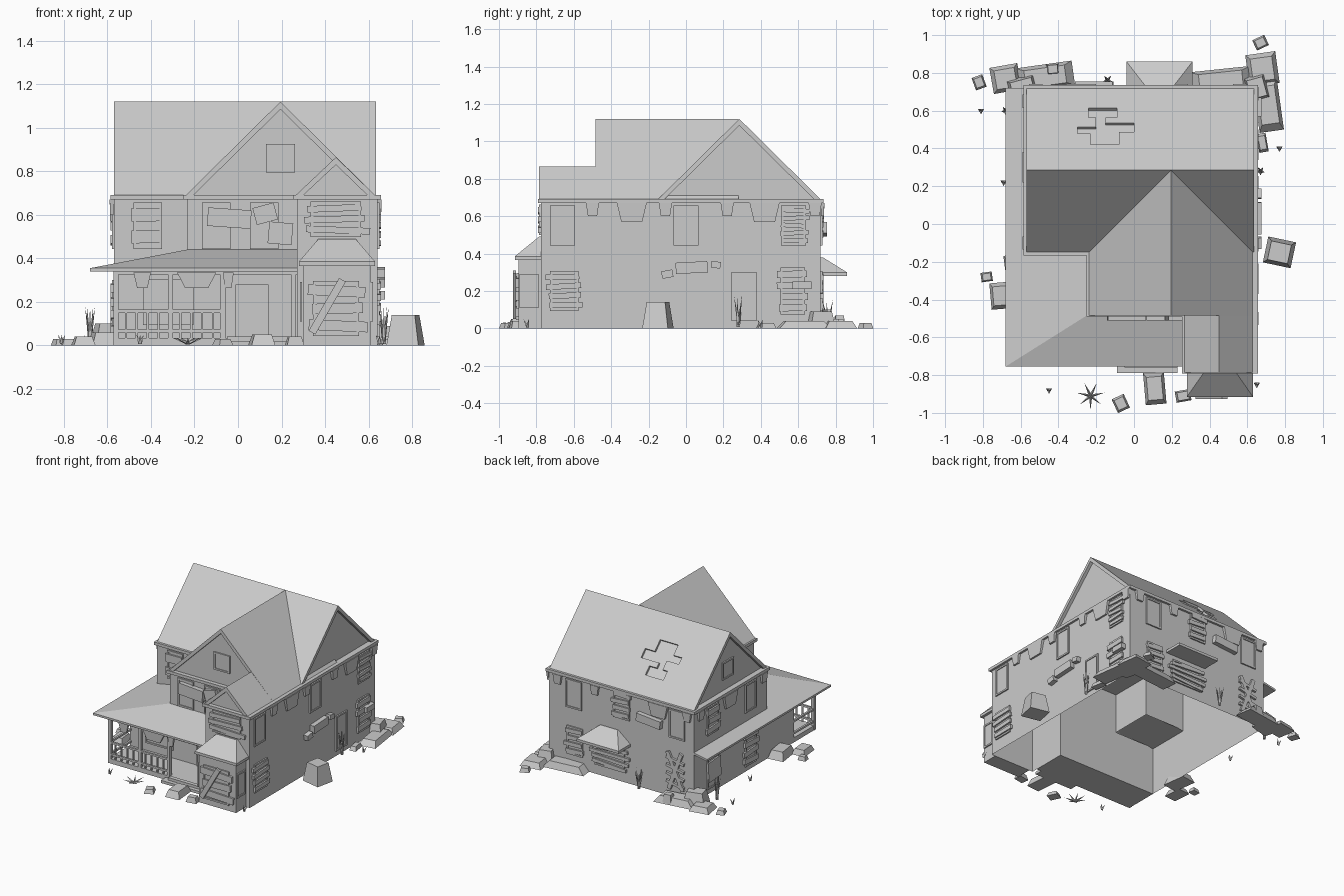
import bpy
import bmesh
import math
import random
from mathutils import Matrix, Vector

random.seed(4)

default_cube = bpy.data.objects.get("Cube")
if default_cube:
    bpy.data.objects.remove(default_cube)


def add_object(name, bm, matrix=None):
    """Turn a bmesh into a flat shaded object."""
    bmesh.ops.recalc_face_normals(bm, faces=bm.faces)
    mesh = bpy.data.meshes.new(name)
    bm.to_mesh(mesh)
    bm.free()
    obj = bpy.data.objects.new(name, mesh)
    bpy.context.collection.objects.link(obj)
    if matrix:
        obj.matrix_world = matrix
    return obj


def extrude_outline(name, points, vector, capped=True, matrix=None):
    """Sweep a flat outline along a vector; uncapped gives open walls."""
    bm = bmesh.new()
    face = bm.faces.new([bm.verts.new(p) for p in points])
    result = bmesh.ops.extrude_face_region(bm, geom=[face], use_keep_orig=True)
    moved = [g for g in result["geom"] if isinstance(g, bmesh.types.BMVert)]
    bmesh.ops.translate(bm, verts=moved, vec=vector)
    if not capped:
        caps = [f for f in bm.faces if len(f.verts) == len(points)
                and len({round(v.co.z, 4) for v in f.verts}) == 1]
        bmesh.ops.delete(bm, geom=caps, context="FACES_ONLY")
    return add_object(name, bm, matrix)


def block(name, size, matrix, taper=1.0):
    """Box whose top may be narrower than its base."""
    bm = bmesh.new()
    bmesh.ops.create_cube(bm, size=1)
    for v in bm.verts:
        if v.co.z > 0:
            v.co.x *= taper
            v.co.y *= taper
        v.co = Vector(a * b for a, b in zip(v.co, size))
    return add_object(name, bm, matrix)


# Main walls: the lower storey fills the corner that the upper one leaves open
L, R, BACK = -0.57, 0.64, 0.72
NOTCH_X, NOTCH_Y, WING, FRONT, BAY_X = -0.235, -0.15, -0.475, -0.775, 0.27
LOW, EAVE = 0.37, 0.67


def upper_plan(z, grow=0.0):
    g = grow
    return [(L - g, BACK + g, z), (L - g, NOTCH_Y - g, z), (NOTCH_X - g, NOTCH_Y - g, z),
            (NOTCH_X - g, WING - g, z), (BAY_X - g, WING - g, z),
            (BAY_X - g, FRONT - g, z), (R + g, FRONT - g, z), (R + g, BACK + g, z)]


lower_plan = [(L, BACK, 0), (L, WING, 0), (BAY_X, WING, 0),
              (BAY_X, FRONT, 0), (R, FRONT, 0), (R, BACK, 0)]
extrude_outline("lower_walls", lower_plan, (0, 0, LOW), capped=False)
extrude_outline("upper_walls", upper_plan(LOW), (0, 0, EAVE - LOW), capped=False)
extrude_outline("eave_slab", upper_plan(EAVE, 0.016), (0, 0, 0.022))


# Gable roofs: a thick V of roofing over a recessed gable wall
def gable_roof(name, axis, center, left, right, top, start, end, inset_end=True):
    base, thick = EAVE + 0.02, 0.035

    def at(u, z, along):
        return (along, u, z) if axis == "x" else (u, along, z)

    def sweep(length):
        return (length, 0, 0) if axis == "x" else (0, length, 0)

    shell = [(center - left, base), (center, top), (center + right, base),
             (center + right - thick, base), (center, top - thick), (center - left + thick, base)]
    roof = extrude_outline(name, [at(u, z, start) for u, z in shell], sweep(end - start))
    wall = [shell[3], shell[4], shell[5]]
    first = start + 0.025
    last = end - 0.025 if inset_end else end
    extrude_outline(name + "_wall", [at(u, z, first) for u, z in wall], sweep(last - first))
    return roof


main_roof = gable_roof("main_roof", "x", 0.285, 0.435, 0.435, 1.12, L, R - 0.005)
gable_roof("front_gable", "y", 0.195, 0.435, 0.435, 1.12, WING - 0.01, 0.28, False)
gable_roof("small_gable", "y", 0.45, 0.185, 0.18, 0.865, FRONT - 0.01, WING, False)

# Stepped hole broken into the back slope
half = [(-0.09, 0.13), (0.06, 0.13), (0.06, 0.06), (0.0, 0.06), (0.0, 0.02),
        (0.15, 0.02), (0.15, -0.05), (0.07, -0.05), (0.07, -0.14), (-0.08, -0.14),
        (-0.08, -0.06), (-0.15, -0.06), (-0.15, -0.01), (-0.05, -0.01), (-0.05, 0.06), (-0.09, 0.06)]
slope = Matrix.Translation((-0.15, 0.52, 0.885)) @ Matrix.Rotation(math.radians(-45), 4, "X")
cutter = extrude_outline("roof_hole_cutter", [(x, y, -0.014) for x, y in half],
                         (0, 0, 0.1), matrix=slope)
cutter.hide_render = True
boolean = main_roof.modifiers.new("hole", "BOOLEAN")
boolean.operation, boolean.solver, boolean.object = "DIFFERENCE", "EXACT", cutter
bpy.context.view_layer.objects.active = main_roof
bpy.ops.object.modifier_apply(modifier="hole")
bpy.data.objects.remove(cutter)

# Wraparound porch roof
bm = bmesh.new()
low, high, side = 0.355, 0.44, 0.376
A, B, C, D, E, F, G, H = [bm.verts.new(p) for p in [
    (-0.68, -0.755, low), (BAY_X, -0.755, low), (BAY_X, WING, high), (NOTCH_X, WING, high),
    (NOTCH_X, NOTCH_Y, high), (L, NOTCH_Y, side), (L, BACK, side), (-0.68, BACK, low)]]
for loop in [(A, B, C, D), (A, D, E, F), (A, F, G, H)]:
    bm.faces.new(loop)
result = bmesh.ops.extrude_face_region(bm, geom=bm.faces[:], use_keep_orig=True)
bmesh.ops.translate(bm, vec=(0, 0, -0.015),
                    verts=[g for g in result["geom"] if isinstance(g, bmesh.types.BMVert)])
add_object("porch_roof", bm)


# Hipped canopies over the front bay and the back wall
def canopy(name, x0, x1, wall_y, edge_y, z0, z1, inset):
    bm = bmesh.new()
    rim = 0.02
    rings = []
    for z, dx, y in [(z0, 0, edge_y), (z0 + rim, 0, edge_y),
                     (z1, inset, wall_y + (edge_y - wall_y) * 0.08)]:
        rings.append([bm.verts.new(p) for p in [
            (x0 + dx, wall_y, z), (x0 + dx, y, z), (x1 - dx, y, z), (x1 - dx, wall_y, z)]])
    for a, b in zip(rings, rings[1:]):
        for i in range(4):
            j = (i + 1) % 4
            bm.faces.new([a[i], a[j], b[j], b[i]])
    bm.faces.new(rings[0])
    bm.faces.new(rings[-1])
    add_object(name, bm)


def box(name, low_corner, high_corner):
    a, b = Vector(low_corner), Vector(high_corner)
    return block(name, b - a, Matrix.Translation((a + b) / 2))


canopy("bay_roof", 0.28, 0.63, FRONT, -0.915, 0.365, 0.49, 0.09)
canopy("back_awning", -0.04, 0.31, BACK, 0.86, 0.28, 0.38, 0.1)
box("bay_walls", (0.3, -0.895, 0), (0.61, FRONT, 0.37))

# Porch floor, posts, railing and steps
PORCH = -0.73
box("porch_floor", (L, PORCH, 0), (BAY_X, WING, 0.035))
for x in (-0.56, -0.31, -0.07, 0.255):
    box("porch_post", (x - 0.012, PORCH, 0), (x + 0.012, PORCH + 0.024, 0.36))
box("porch_beam", (L, PORCH, 0.325), (BAY_X, PORCH + 0.02, 0.345))
for z in (0.06, 0.15):
    box("porch_rail", (L, PORCH, z), (-0.07, PORCH + 0.015, z + 0.014))
    box("porch_side_rail", (L, PORCH, z), (L + 0.015, WING, z + 0.014))
for i in range(9):
    x = -0.52 + i * 0.05
    box("baluster", (x, PORCH, 0.03), (x + 0.01, PORCH + 0.01, 0.155))
for i in range(2):
    box("front_step", (-0.09 + i * 0.04, -0.79 + i * 0.03, 0), (0.23, PORCH, 0.02 + i * 0.02))

# Wall frames: sideways u is the world x or y, z is up, depth points outward
TURNS = {"front": (0, 1), "right": (90, 1), "back": (180, -1), "left": (-90, -1)}


def on_wall(side, plane, u, z, depth=0.0, roll=0.0):
    angle, sign = TURNS[side]
    across = side in ("front", "back")
    spot = Vector((u, plane, z) if across else (plane, u, z))
    turn = Matrix.Rotation(math.radians(angle), 4, "Z")
    tilt = Matrix.Rotation(math.radians(roll), 4, "Y")
    return Matrix.Translation(spot) @ turn @ Matrix.Translation((0, -depth, 0)) @ tilt


def plank(side, plane, u, z, w, h, roll=0, thick=0.016, name="plank"):
    block(name, (w, thick, h), on_wall(side, plane, u, z, thick / 2, roll))


def window(side, plane, u, z, w=0.12, h=0.2, boards=0, name="window"):
    bar = 0.012
    plank(side, plane, u, z, w, h, thick=0.004, name=name + "_panel")
    for s in (-1, 1):
        plank(side, plane, u + s * w / 2, z, bar, h + bar, thick=0.01, name=name + "_jamb")
        plank(side, plane, u, z + s * h / 2, w + bar, bar, thick=0.01, name=name + "_rail")
    for i in range(boards):
        height = z - h / 2 + (i + 0.5) * h / boards
        plank(side, plane, u + random.uniform(-0.012, 0.012), height,
              w * random.uniform(1.1, 1.4), h / boards * 0.6, random.uniform(-4, 4), name="window_board")


UP, DOWN = 0.55, 0.2
window("front", NOTCH_Y, -0.415, UP, boards=2)
window("front", WING, -0.1, UP)
window("front", WING, 0.12, UP)
window("front", WING + 0.01, 0.195, 0.86, h=0.12, name="attic_window")
window("front", FRONT, 0.45, 0.58, w=0.22, h=0.15, boards=3)
window("front", -0.895, 0.45, 0.17, w=0.2, h=0.24, boards=3)
window("front", WING, 0.065, 0.155, w=0.14, h=0.24, name="front_door")
window("front", WING, -0.32, DOWN, w=0.22)
plank("front", -0.91, 0.41, 0.18, 0.035, 0.28, 30)
for y, boards in ((-0.66, 0), (0, 0), (0.575, 5)):
    window("right", R, y, UP, boards=boards)
window("right", R, -0.65, DOWN, w=0.14, boards=4)
window("right", R, 0.57, DOWN, h=0.24, boards=4)
window("right", R, 0.31, 0.17, h=0.25, name="side_door")
window("right", 0.61, -0.84, DOWN, w=0.09, h=0.17)
window("left", 0.3 - 0.005, -0.84, DOWN, w=0.09, h=0.17)
for y, boards in ((0.5, 3), (0.05, 0)):
    window("left", L, y, UP, boards=boards)
    window("left", L, y, 0.17, h=0.25, boards=4 - boards)
window("left", L + 0.025, 0.285, 0.84, h=0.12, name="attic_window")
window("back", BACK, 0.03, 0.58, boards=4)
window("back", BACK, -0.43, UP)
window("back", BACK, 0.43, UP)
window("back", BACK, 0.42, DOWN, boards=4)
window("back", BACK, 0.13, 0.16, w=0.24, h=0.16, boards=4)
for tilt in (-25, 20):
    plank("back", BACK, -0.42, DOWN, 0.03, 0.3, tilt)
for i in range(4):
    plank("back", BACK, -0.42, 0.1 + i * 0.06, 0.15, 0.02, 12)

# Loose masonry chunks pushed out of the walls
for side, plane, u, z, w, h, roll in [
        ("front", WING, -0.04, 0.585, 0.2, 0.085, 4), ("front", WING, 0.125, 0.605, 0.1, 0.08, -15),
        ("front", WING, 0.195, 0.515, 0.11, 0.1, 5), ("right", R, 0.03, 0.325, 0.17, 0.06, -3),
        ("right", R, -0.1, 0.29, 0.06, 0.04, -10), ("right", R, 0.16, 0.34, 0.05, 0.035, 8),
        ("right", R, 0.62, 0.23, 0.1, 0.04, 0), ("back", BACK, -0.21, 0.53, 0.2, 0.06, 5)]:
    plank(side, plane, u, z, w, h, roll, thick=0.035, name="loose_bricks")

# Peeling strips that hang below the eaves
for side, plane, spots in [("right", R, (-0.5, -0.29, -0.11, 0.22, 0.42, 0.69)),
                           ("back", BACK, (-0.52, -0.28, 0.25, 0.56)), ("left", L, (0.65, 0.3, -0.1))]:
    for i, u in enumerate(spots):
        w, h = (0.16, 0.1) if i % 3 == 1 else (0.07, 0.07)
        block("peeling_strip", (w, 0.02, h), on_wall(side, plane, u, EAVE - h / 2, 0.01, 180), 0.7)
for x, w in ((-0.44, 0.08), (-0.19, 0.18), (-0.045, 0.05)):
    block("torn_fascia", (w, 0.02, 0.07), on_wall("front", PORCH, x, 0.3, 0, 180), 0.6)


# Rubble around the base
def rock(x, y, w, d, h, turn=0, z=0):
    matrix = Matrix.Translation((x, y, z + h / 2)) @ Matrix.Rotation(math.radians(turn), 4, "Z")
    block("rubble_stone", (w, d, h), matrix, 0.72)


for stone in [(0.77, -0.15, 0.15, 0.14, 0.14, -12), (0.11, -0.87, 0.11, 0.17, 0.05, 5),
              (-0.07, -0.95, 0.07, 0.08, 0.03, 25), (0.26, -0.91, 0.08, 0.06, 0.04, 10),
              (0.67, 0.96, 0.07, 0.06, 0.03, 25), (-0.82, 0.75, 0.06, 0.07, 0.03, 20),
              (-0.78, -0.28, 0.06, 0.05, 0.03, 8), (-0.71, -0.38, 0.1, 0.14, 0.04, 5),
              (-0.62, -0.25, 0.12, 0.18, 0.06, 8), (-0.68, 0.77, 0.15, 0.14, 0.04, 10),
              (-0.47, 0.78, 0.3, 0.13, 0.05, 8), (-0.43, 0.82, 0.07, 0.06, 0.07, 5),
              (-0.59, 0.72, 0.16, 0.12, 0.1, 15), (0.68, 0.82, 0.16, 0.17, 0.04, 8),
              (0.46, 0.76, 0.32, 0.12, 0.05, 6), (0.71, 0.63, 0.13, 0.28, 0.04, 8),
              (0.65, 0.72, 0.12, 0.14, 0.09, 15), (0.68, 0.43, 0.05, 0.1, 0.03, 10)]:
    rock(*stone)


# Weeds: clumps of thin leaning spikes
def weed(x, y, height, spread, blades=5):
    for i in range(blades):
        bm = bmesh.new()
        bmesh.ops.create_cone(bm, segments=3, radius1=0.01, radius2=0, depth=height, cap_ends=True)
        bmesh.ops.translate(bm, verts=bm.verts, vec=(0, 0, height / 2))
        turn = Matrix.Rotation(math.tau * i / blades, 4, "Z")
        lean = Matrix.Rotation(math.radians(spread), 4, "X")
        add_object("weed_blade", bm, Matrix.Translation((x, y, 0.008)) @ turn @ lean)


weed(-0.23, -0.91, 0.08, 70, blades=7)
weed(-0.68, 0.6, 0.17, 8)
weed(0.67, 0.28, 0.17, 8)
weed(-0.14, 0.76, 0.15, 12)
for x, y in ((-0.45, -0.88), (0.65, -0.85), (-0.81, 0.6), (0.77, 0.4), (-0.69, 0.22)):
    weed(x, y, 0.045, 25, blades=3)
